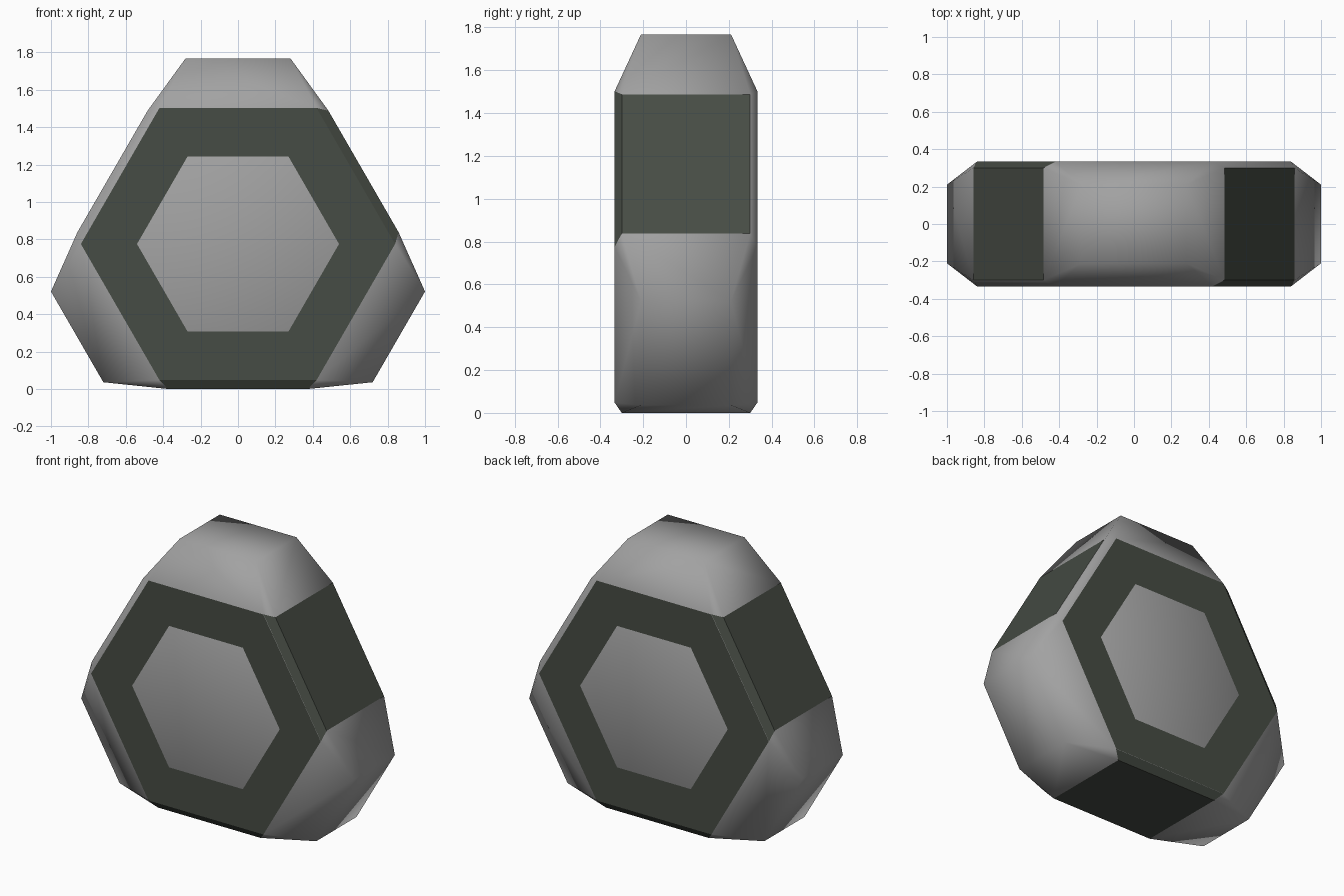
import bpy, bmesh, math
from mathutils import Vector

if "Cube" in bpy.data.objects:
    bpy.data.objects.remove(bpy.data.objects["Cube"])

CZ = 0.775          # height of the hexagon centre
HALF = 0.333        # half thickness of the body


def material(name, rgb):
    m = bpy.data.materials.new(name)
    m.diffuse_color = (*rgb, 1)
    m.use_nodes = True
    m.node_tree.nodes["Principled BSDF"].inputs["Base Color"].default_value = m.diffuse_color
    return m


grey = material("light grey", (0.36, 0.36, 0.36))
dark = material("dark green grey", (0.062, 0.072, 0.058))


def add_object(name, bm, mats):
    mesh = bpy.data.meshes.new(name)
    bm.to_mesh(mesh)
    bm.free()
    for m in mats:
        mesh.materials.append(m)
    obj = bpy.data.objects.new(name, mesh)
    bpy.context.collection.objects.link(obj)
    return obj


def polar(r, deg, y, slide=0.0):
    """Point at distance r along an angle, then slid along the tangent."""
    a = math.radians(deg)
    return Vector((r * math.cos(a) - slide * math.sin(a), y,
                   CZ + r * math.sin(a) + slide * math.cos(a)))


# Body: hexagonal block, three flat sides alternating with three tapered lobes
bm = bmesh.new()
F, P, T = {}, {}, {}
for s in (-1, 1):
    for i in range(6):
        side = 30 if i % 2 == 0 else -30
        F[i, s] = bm.verts.new(polar(0.84, 60 * i, s * HALF))
        P[i, s] = bm.verts.new(polar(0.775, 60 * i + side, s * 0.3,
                                     -math.copysign(0.375, side)))
        T[i, s] = bm.verts.new(polar(0.993, 60 * i - side, s * 0.21,
                                     math.copysign(0.28, side)))


def face(verts, is_dark=False):
    f = bm.faces.new(verts)
    f.material_index = int(is_dark)
    f.smooth = not is_dark


for s in (-1, 1):
    face([F[i, s] for i in range(6)])
    for i in range(6):
        face([F[i, s], P[i, s], T[i, s]])
for i in (0, 2, 4):
    j, k = i + 1, (i + 2) % 6
    # flat side and its bevels
    face([P[i, -1], P[j, -1], P[j, 1], P[i, 1]], True)
    for s in (-1, 1):
        bevel_dark = i == 4 or (i == 0 and s < 0) or (i == 2 and s > 0)
        face([F[i, s], F[j, s], P[j, s], P[i, s]], bevel_dark)
        # sloped front and back of the lobe
        face([F[j, s], F[k, s], T[k, s], T[j, s]])
    # lobe ends and cap
    for n in (j, k):
        face([P[n, -1], P[n, 1], T[n, 1], T[n, -1]])
    face([T[j, -1], T[k, -1], T[k, 1], T[j, 1]])
bmesh.ops.recalc_face_normals(bm, faces=bm.faces)
add_object("body", bm, [grey, dark])

# Hexagonal rims lying on the front and back faces
for name, s in (("front_rim", -1), ("back_rim", 1)):
    bm = bmesh.new()
    y = s * (HALF + 0.002)
    outer = [bm.verts.new(polar(0.84, 60 * i, y)) for i in range(6)]
    inner = [bm.verts.new(polar(0.54, 60 * i, y)) for i in range(6)]
    for i in range(6):
        j = (i + 1) % 6
        quad = [outer[i], outer[j], inner[j], inner[i]]
        bm.faces.new(quad if s < 0 else quad[::-1])
    add_object(name, bm, [dark])
